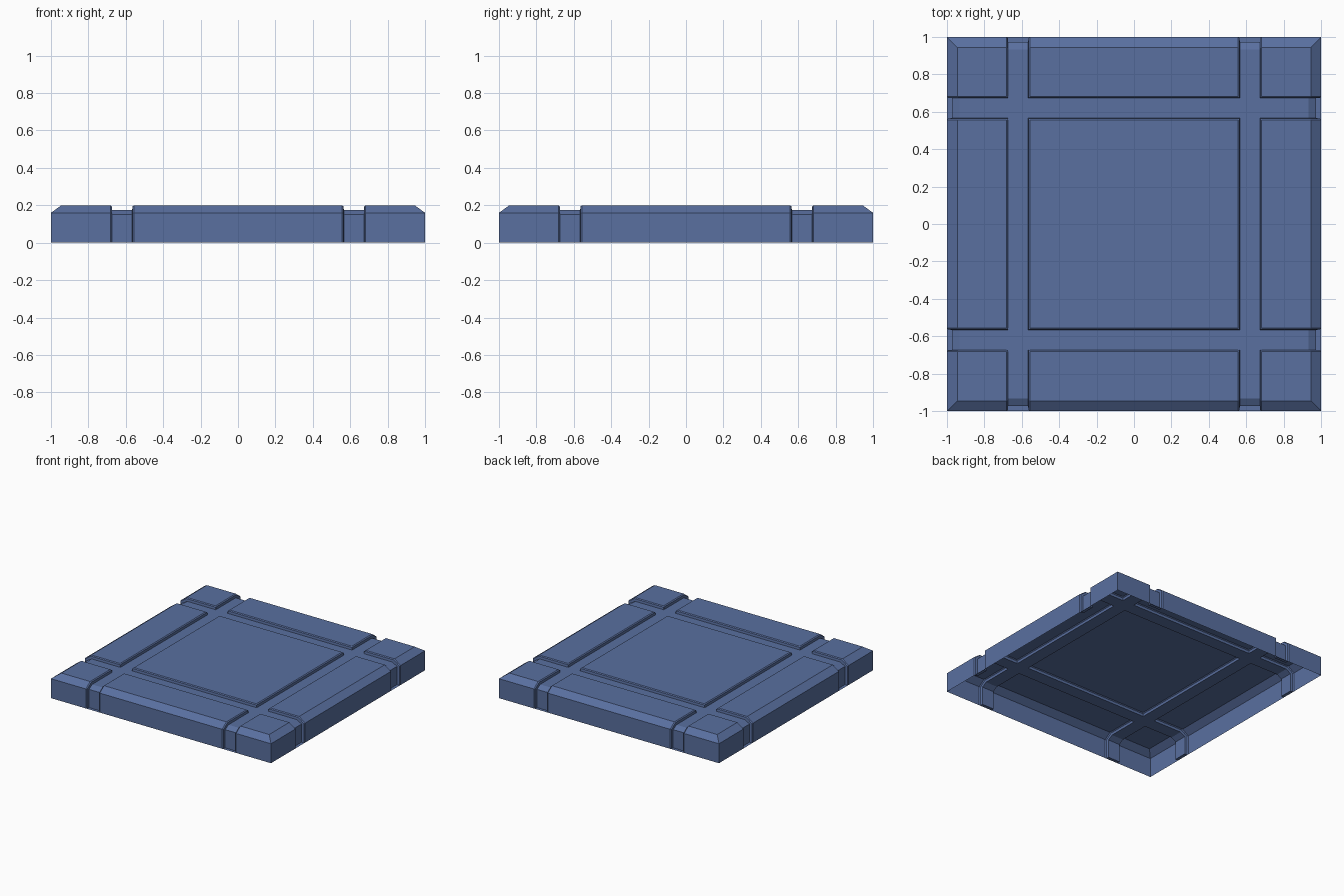
import bpy, bmesh

if "Cube" in bpy.data.objects:
    bpy.data.objects.remove(bpy.data.objects["Cube"])

# Groove cross-section: (position across the tile, depth), outer lip to inner lip
GROOVE = [(0.683, 0), (0.675, 0.006), (0.673, 0.026),
          (0.566, 0.026), (0.564, 0.006), (0.556, 0)]
half = [(0.945, 0)] + GROOVE
LINES = [(-t, d) for t, d in half] + half[::-1]
N = len(LINES)

# Edge rings: (half width, inward shift per depth, height, drop per depth)
RINGS = [(0.945, 0.5, 0.20, 1.0),   # chamfer top
         (1.0, 1.0, 0.16, 0.4),     # chamfer bottom
         (1.0, 1.0, 0.0, 0.0),      # foot of the wall
         (1.0, 0.0, 0.0, 0.0)]      # straight rim closing the groove ends


def point(i, j, ring):
    depth = max(LINES[i][1], LINES[j][1])
    width, shift, height, drop = RINGS[ring]

    def axis(k):
        if k in (0, N - 1):
            return (-1 if k == 0 else 1) * (width - shift * depth)
        return LINES[k][0]
    return axis(i), axis(j), height - drop * depth


bm = bmesh.new()

# Top face with crossing grooves
grid = [[bm.verts.new(point(i, j, 0)) for j in range(N)] for i in range(N)]
for i in range(N - 1):
    for j in range(N - 1):
        bm.faces.new((grid[i][j], grid[i + 1][j], grid[i + 1][j + 1], grid[i][j + 1]))

# Chamfer, walls and groove feet around the border (underside stays open)
M = N - 1
border = ([(k, 0) for k in range(M)] + [(M, k) for k in range(M)] +
          [(M - k, M) for k in range(M)] + [(0, M - k) for k in range(M)])
loop = [grid[i][j] for i, j in border]
for ring in range(1, len(RINGS)):
    lower = [bm.verts.new(point(i, j, ring)) for i, j in border]
    for k in range(len(loop)):
        n = (k + 1) % len(loop)
        bm.faces.new((loop[k], lower[k], lower[n], loop[n]))
    loop = lower

bmesh.ops.remove_doubles(bm, verts=bm.verts, dist=1e-5)
bmesh.ops.dissolve_degenerate(bm, dist=1e-5, edges=bm.edges)

mesh = bpy.data.meshes.new("floor_tile")
bm.to_mesh(mesh)
bm.free()
tile = bpy.data.objects.new("floor_tile", mesh)
bpy.context.collection.objects.link(tile)

# Blue finish
blue = bpy.data.materials.new("blue")
blue.diffuse_color = (0.1, 0.16, 0.35, 1)
blue.use_nodes = True
blue.node_tree.nodes["Principled BSDF"].inputs["Base Color"].default_value = blue.diffuse_color
mesh.materials.append(blue)
